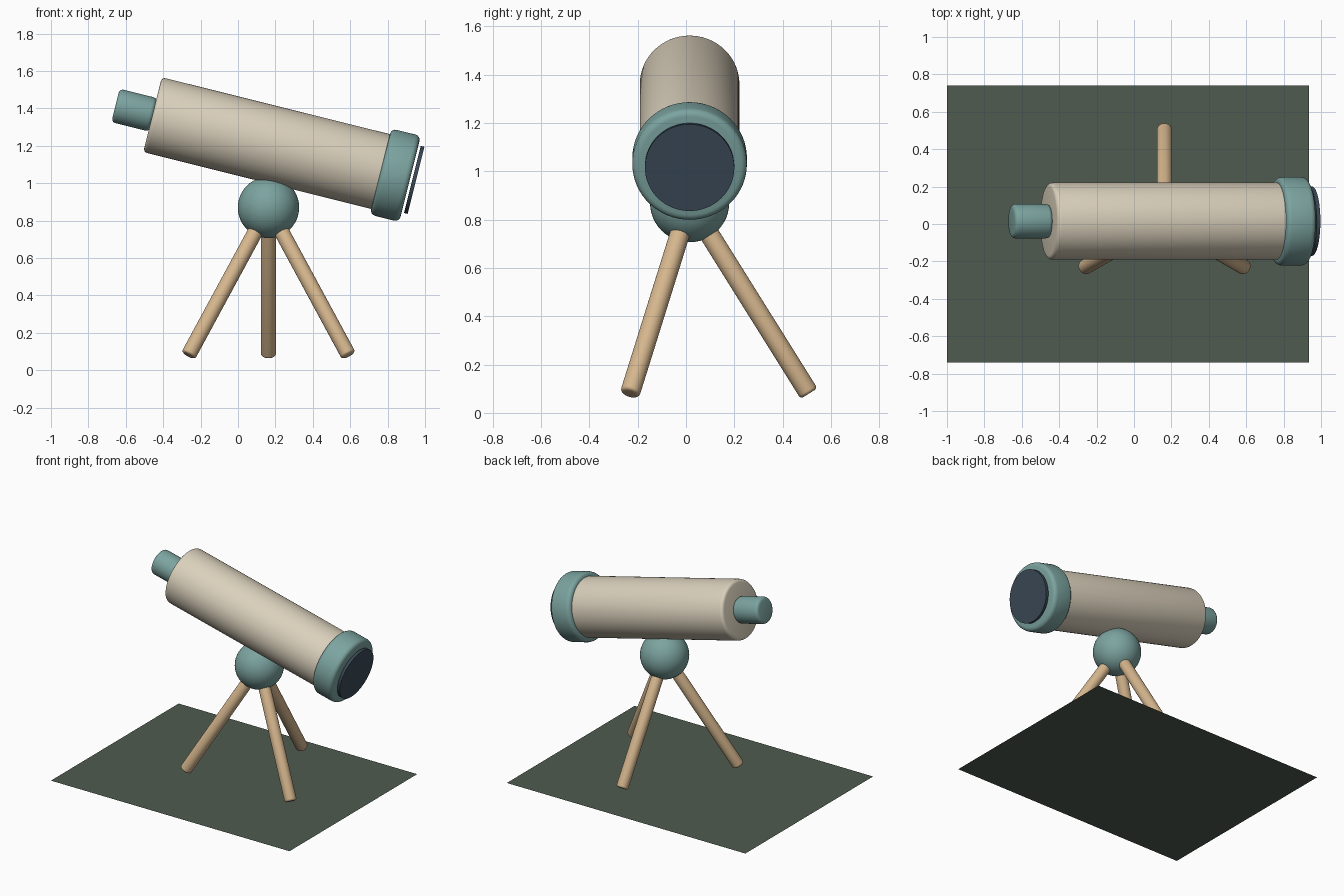
import bpy, bmesh, math
from mathutils import Vector

if "Cube" in bpy.data.objects:
    bpy.data.objects.remove(bpy.data.objects["Cube"])


def material(name, rgb):
    m = bpy.data.materials.new(name)
    m.diffuse_color = (*rgb, 1.0)
    m.use_nodes = True
    m.node_tree.nodes["Principled BSDF"].inputs["Base Color"].default_value = m.diffuse_color
    return m


CREAM = material("cream", (0.70, 0.63, 0.50))
SAGE = material("sage_teal", (0.20, 0.37, 0.35))
WOOD = material("light_wood", (0.67, 0.47, 0.27))
GLASS = material("dark_glass", (0.043, 0.068, 0.095))
MOSS = material("dark_green", (0.078, 0.105, 0.080))


def finish(name, bm, mat, smooth=True):
    mesh = bpy.data.meshes.new(name)
    bm.to_mesh(mesh)
    bm.free()
    mesh.materials.append(mat)
    ob = bpy.data.objects.new(name, mesh)
    bpy.context.collection.objects.link(ob)
    if smooth:
        bpy.ops.object.select_all(action='DESELECT')
        ob.select_set(True)
        bpy.context.view_layer.objects.active = ob
        bpy.ops.object.shade_smooth_by_angle(angle=math.radians(40))
    return ob


def rod(name, start, end, radius, mat, bevel, sides=48):
    """Closed cylinder between two points with rounded rims."""
    start, end = Vector(start), Vector(end)
    axis = end - start
    bm = bmesh.new()
    bmesh.ops.create_cone(bm, cap_ends=True, segments=sides, radius1=radius,
                          radius2=radius, depth=axis.length)
    if bevel:
        rims = [e for e in bm.edges if e.calc_face_angle(0) > 1.0]
        bmesh.ops.bevel(bm, geom=rims, offset=bevel, segments=4,
                        profile=0.5, affect='EDGES')
    ob = finish(name, bm, mat)
    ob.rotation_euler = axis.to_track_quat('Z', 'Y').to_euler()
    ob.location = (start + end) / 2
    return ob


# Flat base sheet
bm = bmesh.new()
bmesh.ops.create_grid(bm, x_segments=1, y_segments=1, size=1)
bmesh.ops.scale(bm, vec=(0.968, 0.74, 1), verts=bm.verts)
finish("base_sheet", bm, MOSS, smooth=False).location = (-0.032, 0, 0)

# Optical parts, placed by distance along the tilted axis from the tube's back end
CY = 0.015
TILT = math.radians(14)
BACK = Vector((-0.457, CY, 1.366))
AXIS = Vector((math.cos(TILT), 0, -math.sin(TILT)))

for name, a, b, radius, mat, bevel in (
        ("main_tube", 0.0, 1.33, 0.206, CREAM, 0.022),
        ("eyepiece", -0.204, 0.005, 0.092, SAGE, 0.022),
        ("front_ring", 1.257, 1.419, 0.237, SAGE, 0.028),
        ("lens", 1.432, 1.452, 0.185, GLASS, 0.0)):
    rod(name, BACK + AXIS * a, BACK + AXIS * b, radius, mat, bevel, 64)

# Ball mount
HUB = Vector((0.163, CY, 0.87))
bm = bmesh.new()
bmesh.ops.create_uvsphere(bm, u_segments=48, v_segments=24, radius=0.164)
finish("ball_mount", bm, SAGE).location = HUB

# Tripod legs fan out from the ball
for i, deg in enumerate((90, 210, 330)):
    a = math.radians(deg)
    foot = HUB + Vector((0.494 * math.cos(a), 0.494 * math.sin(a), -0.79))
    rod(f"tripod_leg_{i + 1}", HUB, foot, 0.041, WOOD, 0.014, 32)
